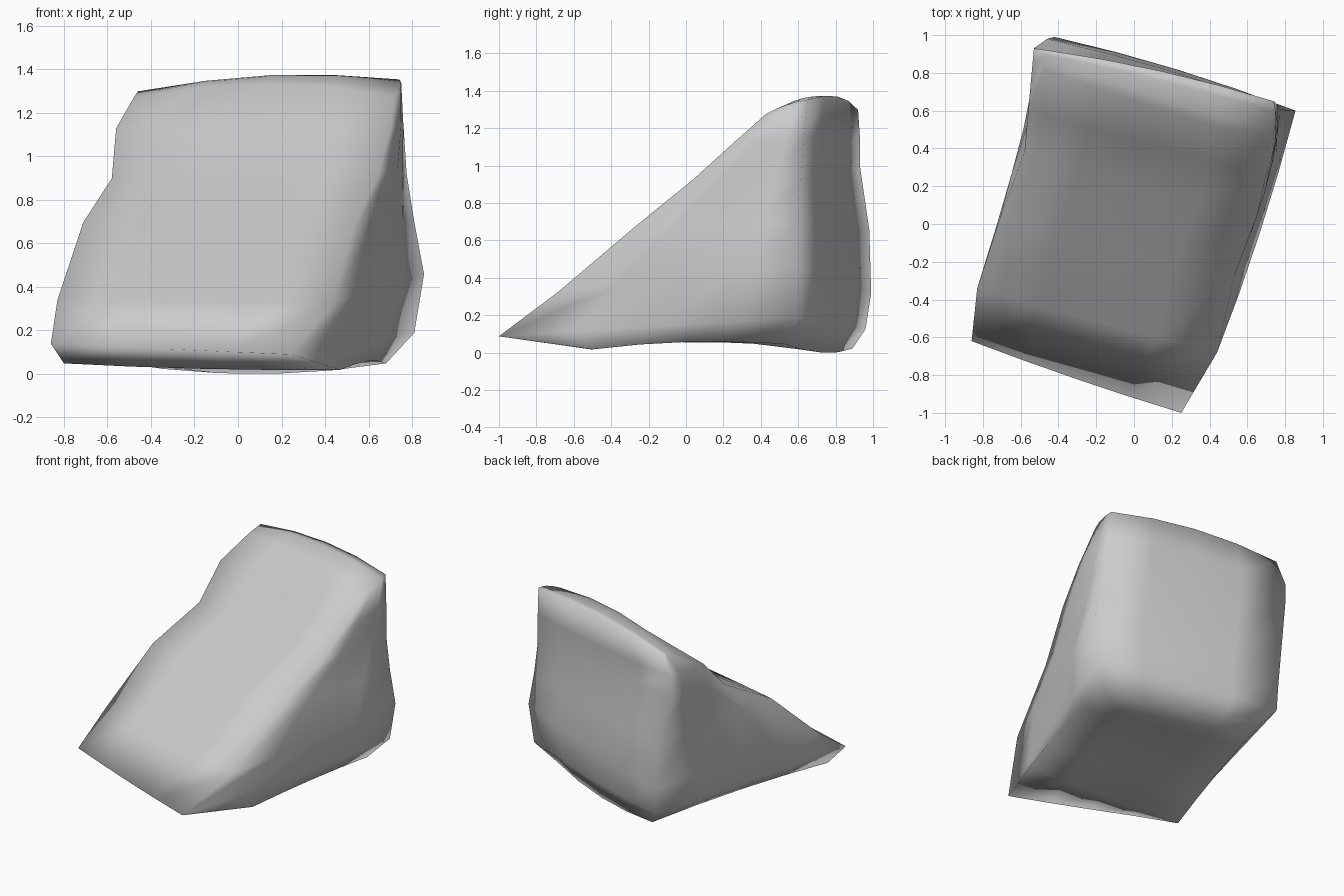
import bpy, bmesh
from mathutils import Vector

if "Cube" in bpy.data.objects:
    bpy.data.objects.remove(bpy.data.objects["Cube"])

N = 4  # segments along each side of the rock

# Corner points per level, bottom to top: front-left, front-right, back-right, back-left
LEVELS = [
    [(-.80, -.50, .05), (.47, -.50, .02), (.68, .52, .05), (-.35, .89, .025)],
    [(-.86, -.62, .14), (.25, -1.0, .09), (.81, .60, .19), (-.43, .96, .13)],
    [(-.83, -.34, .34), (.44, -.68, .33), (.855, .60, .46), (-.42, .99, .32)],
    [(-.71, .03, .70), (.53, -.28, .67), (.81, .60, .70), (-.46, .98, .66)],
    [(-.58, .38, .90), (.65, .04, .93), (.775, .61, .92), (-.53, .93, 1.0)],
    [(-.56, .60, 1.13), (.70, .26, 1.13), (.76, .63, 1.15), (-.53, .93, 1.15)],
    [(-.48, .82, 1.27), (.72, .43, 1.28), (.74, .65, 1.355), (-.46, .92, 1.30)],
]
# Outward bulge of each side: front, right, back, left
BULGE = (.01, .02, .025, .0)
# Vertical lift at the middle of each side of the bottom and top rings
LIFT = {0: (-.01, .025, -.035, .02), 6: (.06, .01, .045, .0)}

bm = bmesh.new()


def ring(i):
    pts = []
    for k in range(4):
        a, b = Vector(LEVELS[i][k]), Vector(LEVELS[i][(k + 1) % 4])
        d = b - a
        out = Vector((d.y, -d.x, 0)).normalized()
        for j in range(N):
            t = j / N
            w = 4 * t * (1 - t)
            p = a.lerp(b, t) + out * BULGE[k] * w
            p.z += LIFT.get(i, (0,) * 4)[k] * w
            pts.append(bm.verts.new(p))
    return pts


def cap(r, lift):
    # Fill a ring with a grid blended between its four sides
    side = lambda k: [r[(k * N + j) % (4 * N)] for j in range(N + 1)]
    f, ri, b, le = side(0), side(1), side(2)[::-1], side(3)[::-1]
    g = [f]
    for v in range(1, N):
        row, t = [le[v]], v / N
        for u in range(1, N):
            s = u / N
            p = f[u].co.lerp(b[u].co, t) + le[v].co.lerp(ri[v].co, s)
            p -= f[0].co.lerp(f[N].co, s).lerp(b[0].co.lerp(b[N].co, s), t)
            p.z += lift * 16 * s * (1 - s) * t * (1 - t)
            row.append(bm.verts.new(p))
        g.append(row + [ri[v]])
    g.append(b)
    for v in range(N):
        for u in range(N):
            bm.faces.new((g[v][u], g[v][u + 1], g[v + 1][u + 1], g[v + 1][u]))


# Walls between levels, then underside and top
rings = [ring(i) for i in range(len(LEVELS))]
for lo, hi in zip(rings, rings[1:]):
    for j in range(4 * N):
        k = (j + 1) % (4 * N)
        bm.faces.new((lo[j], lo[k], hi[k], hi[j]))
cap(rings[0], .03)
cap(rings[-1], .01)

bmesh.ops.recalc_face_normals(bm, faces=bm.faces)
low = min(v.co.z for v in bm.verts)
for v in bm.verts:
    v.co.z -= low
for f in bm.faces:
    f.smooth = True

mesh = bpy.data.meshes.new("wedge_rock")
bm.to_mesh(mesh)
bm.free()
bpy.context.collection.objects.link(bpy.data.objects.new("wedge_rock", mesh))
